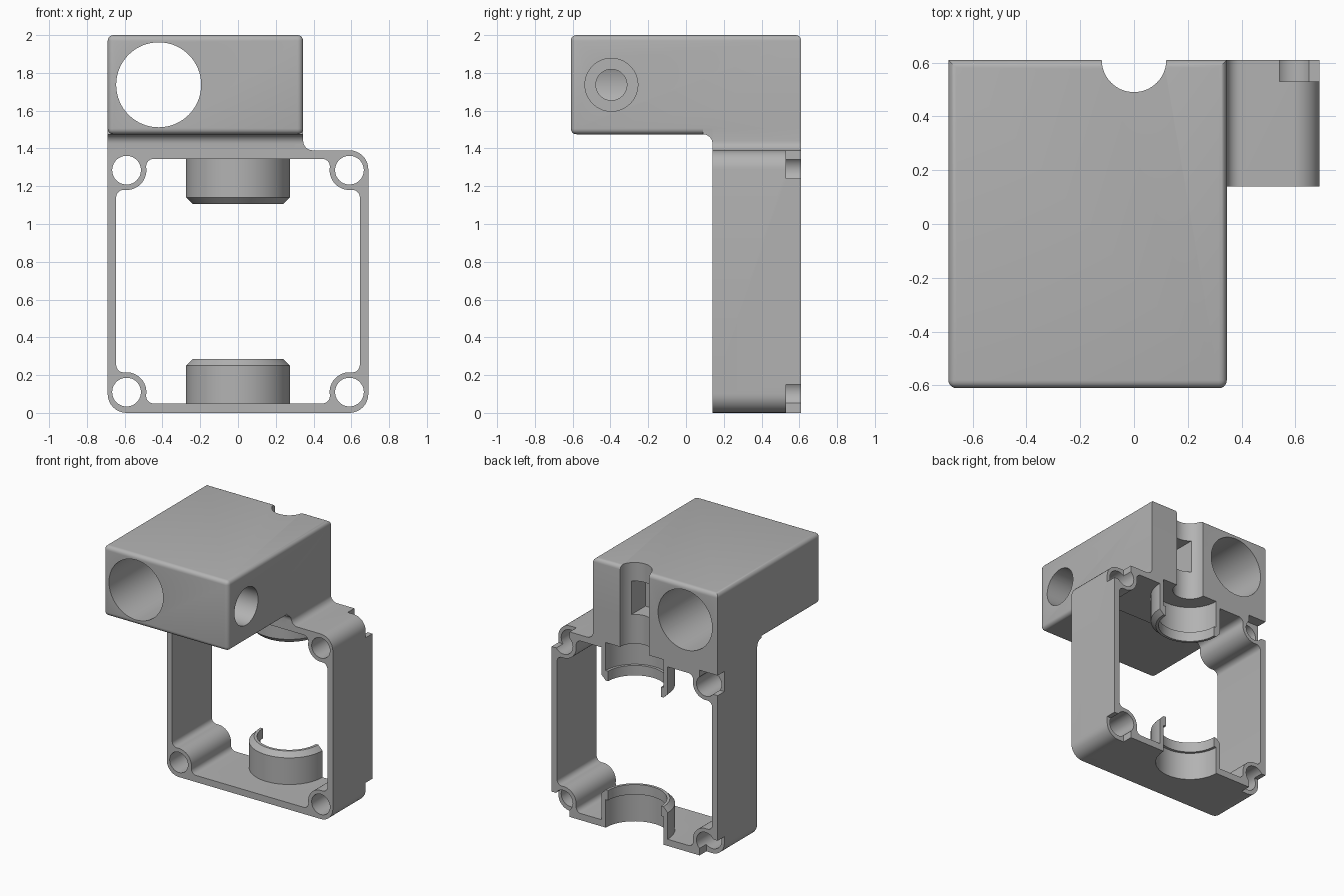
import bpy, bmesh, math
from mathutils import Vector

old = bpy.data.objects.get("Cube")
if old:
    bpy.data.objects.remove(old, do_unlink=True)

grey = bpy.data.materials.new("plain_grey")
grey.use_nodes = True
GREY = (0.45, 0.45, 0.45, 1)
grey.diffuse_color = GREY
grey.node_tree.nodes["Principled BSDF"].inputs["Base Color"].default_value = GREY

# Main dimensions
W, FRONT, BACK, FRAME_TOP = 0.69, 0.14, 0.61, 1.39
BLOCK_X, BLOCK_Z, TOP = 0.345, 1.475, 2.0
MID_Z = 0.6975
BOSS_X, BOSS_Z = 0.59, 0.11
HOLE_Z = 1.737


def finish(name, bm):
    bmesh.ops.recalc_face_normals(bm, faces=bm.faces)
    me = bpy.data.meshes.new(name)
    bm.to_mesh(me)
    bm.free()
    me.materials.append(grey)
    ob = bpy.data.objects.new(name, me)
    bpy.context.collection.objects.link(ob)
    return ob


def prism(name, pts, axis, a, b):
    """Extrude a 2D outline along an axis from a to b."""
    place = {"x": lambda u, v, w: (w, u, v),
             "y": lambda u, v, w: (u, w, v),
             "z": lambda u, v, w: (u, v, w)}[axis]
    bm = bmesh.new()
    face = bm.faces.new([bm.verts.new(place(u, v, a)) for u, v in pts])
    out = bmesh.ops.extrude_face_region(bm, geom=[face])
    verts = [g for g in out["geom"] if isinstance(g, bmesh.types.BMVert)]
    bmesh.ops.translate(bm, verts=verts, vec=Vector(place(0, 0, b - a)))
    return finish(name, bm)


def arc(cx, cy, r, a0, a1, n=8):
    return [(cx + r * math.cos(a0 + (a1 - a0) * i / n),
             cy + r * math.sin(a0 + (a1 - a0) * i / n)) for i in range(n + 1)]


def rod(name, cx, cy, r, axis, a, b):
    return prism(name, arc(cx, cy, r, 0, math.tau, 64)[:-1], axis, a, b)


def box(name, x0, x1, y0, y1, z0, z1):
    return prism(name, [(x0, y0), (x1, y0), (x1, y1), (x0, y1)], "z", z0, z1)


def lathe(name, profile):
    """Turn a (radius, z) profile about the upright axis at the back face."""
    bm = bmesh.new()
    verts = [bm.verts.new((r, BACK, z)) for r, z in profile]
    edges = [bm.edges.new(p) for p in zip(verts, verts[1:])]
    bmesh.ops.spin(bm, geom=verts + edges, cent=(0, BACK, 0), axis=(0, 0, 1),
                   angle=math.tau, steps=64)
    bmesh.ops.remove_doubles(bm, verts=bm.verts, dist=1e-4)
    return finish(name, bm)


def combine(target, tool, operation):
    mod = target.modifiers.new(operation.lower(), "BOOLEAN")
    mod.operation, mod.solver, mod.object = operation, "EXACT", tool
    bpy.ops.object.select_all(action="DESELECT")
    bpy.context.view_layer.objects.active = target
    target.select_set(True)
    bpy.ops.object.modifier_apply(modifier=mod.name)
    bpy.data.objects.remove(tool, do_unlink=True)


def add(tool):
    combine(body, tool, "UNION")


def cut(tool):
    combine(body, tool, "DIFFERENCE")


# Frame slab with rounded corners
q = math.pi / 2
R = 0.1
outline = []
for i, (sx, sz) in enumerate([(1, 1), (-1, 1), (-1, -1), (1, -1)]):
    outline += arc(sx * (W - R), FRAME_TOP / 2 + sz * (FRAME_TOP / 2 - R), R,
                   i * q, (i + 1) * q)
body = prism("bracket_body", outline, "y", FRONT, BACK)

# Neck joining frame and block
add(box("neck", -W, BLOCK_X, FRONT, BACK, 1.2, 1.6))

# Upper block, rounded except at its back uprights and back lower edge
bm = bmesh.new()
bmesh.ops.create_cube(bm, size=1)
lo, hi = Vector((-W, -BACK, BLOCK_Z)), Vector((BLOCK_X, BACK, TOP))
for v in bm.verts:
    v.co = [(a + b) / 2 + c * (b - a) for a, b, c in zip(lo, hi, v.co)]
soft = [e for e in bm.edges if not all(v.co.y > 0 for v in e.verts)
        or all(v.co.z > 1.9 for v in e.verts)]
bmesh.ops.bevel(bm, geom=soft, offset=0.03, segments=5, profile=0.5, affect="EDGES")
add(finish("upper_block", bm))

# Concave fillets under the block and beside the neck
F = 0.05
add(prism("front_fillet", arc(FRONT - F, BLOCK_Z - F, F, 0, q)
          + [(FRONT - F, BLOCK_Z + 0.03), (FRONT + 0.05, BLOCK_Z + 0.03),
             (FRONT + 0.05, BLOCK_Z - F)], "x", -W, BLOCK_X))
add(prism("side_fillet", arc(BLOCK_X + F, FRAME_TOP + F, F, 2 * q, 3 * q)
          + [(BLOCK_X + F, FRAME_TOP - 0.03), (BLOCK_X - 0.05, FRAME_TOP - 0.03),
             (BLOCK_X - 0.05, FRAME_TOP + F)], "y", FRONT, BACK))

# Frame opening that leaves filleted screw bosses in the corners
boss_r, f = 0.105, 0.04
wall_x, floor_z = 0.645, 0.05
reach = boss_r + f
ax = wall_x - f
az = BOSS_Z + math.sqrt(reach ** 2 - (ax - BOSS_X) ** 2)
bz = floor_z + f
bx = BOSS_X - math.sqrt(reach ** 2 - (bz - BOSS_Z) ** 2)
ta = math.atan2(az - BOSS_Z, ax - BOSS_X)
tb = math.atan2(bz - BOSS_Z, bx - BOSS_X) % math.tau
corner = (arc(ax, az, f, 0, ta - math.pi)
          + arc(BOSS_X, BOSS_Z, boss_r, ta, tb, 16)[1:-1]
          + arc(bx, bz, f, tb - math.pi, -q))
flip = [(x, 2 * MID_Z - z) for x, z in corner]
opening = (corner + [(-x, z) for x, z in reversed(corner)]
           + [(-x, z) for x, z in flip] + list(reversed(flip)))
cut(prism("opening", opening, "y", FRONT - 0.1, BACK + 0.1))

# Half-round bearing cups, lower and upper
cup = [(0, 0), (0.275, 0), (0.275, 0.25), (0.24, 0.285), (0, 0.285)]
bore = [(0, -0.1), (0.24, -0.1), (0.24, 0.21), (0.22, 0.21), (0.22, 0.4), (0, 0.4)]
add(lathe("lower_cup", cup))
add(lathe("upper_cup", [(r, FRAME_TOP - z) for r, z in cup]))
cut(lathe("lower_bore", bore))
cut(lathe("upper_bore", [(r, FRAME_TOP - max(z, 0)) for r, z in bore]))
cut(box("back_trim", -1, 1, BACK, 1.2, -0.2, 2.2))

# Upright shaft groove and the pocket behind it
cut(rod("shaft_groove", 0, BACK, 0.12, "z", 1.2, 2.2))
cut(box("pocket", -0.085, 0.085, 0.36, BACK, 1.61, 1.86))

# Large front-to-back bore and stepped side bore
cut(rod("main_bore", -0.42, HOLE_Z, 0.225, "y", -0.8, 0.8))
cut(rod("side_bore", -0.395, HOLE_Z, 0.082, "x", -0.4, 0.5))
cut(rod("side_counterbore", -0.395, HOLE_Z, 0.14, "x", 0.0, 0.5))

# Screw holes and back corner notches
for s in (-1, 1):
    for z in (BOSS_Z, 2 * MID_Z - BOSS_Z):
        cut(rod("screw_hole", s * BOSS_X, z, 0.076, "y", 0, 0.8))
    x0, x1 = sorted((s * 0.54, s * 0.8))
    for z0, z1 in ((-0.1, 0.15), (1.24, 1.391)):
        cut(box("corner_notch", x0, x1, 0.53, 0.8, z0, z1))

bpy.ops.object.select_all(action="DESELECT")
body.select_set(True)
bpy.context.view_layer.objects.active = body
bpy.ops.object.shade_smooth_by_angle(angle=math.radians(30))
